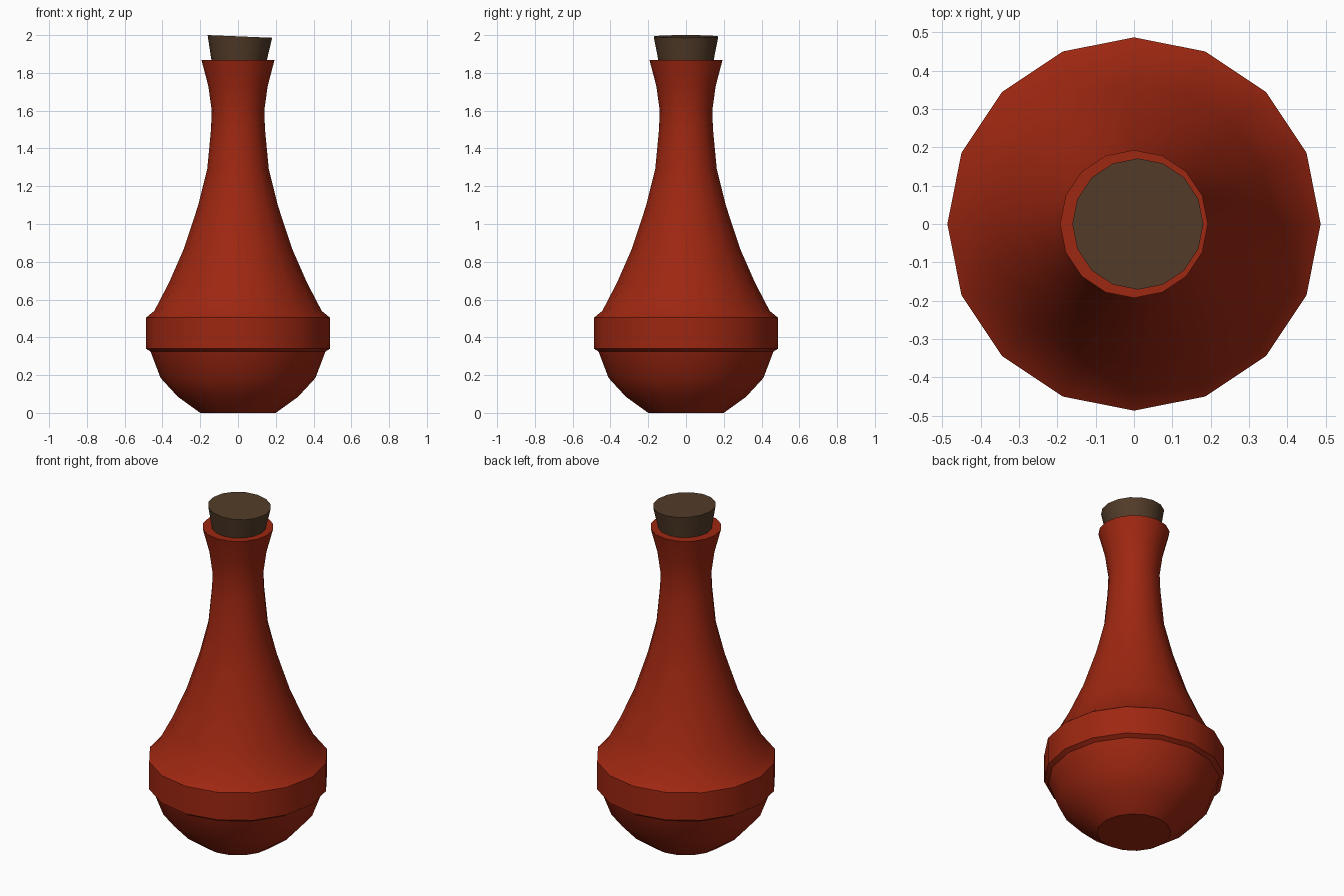
import bpy, math
from mathutils import Matrix

if "Cube" in bpy.data.objects:
    bpy.data.objects.remove(bpy.data.objects["Cube"])

SIDES = 16


def material(name, rgb):
    m = bpy.data.materials.new(name)
    m.diffuse_color = (*rgb, 1)
    m.use_nodes = True
    m.node_tree.nodes["Principled BSDF"].inputs["Base Color"].default_value = m.diffuse_color
    return m


def lathe(name, profile, mat):
    """Spin a (radius, z) profile around z and cap both ends."""
    verts = [(r * math.cos(2 * math.pi * i / SIDES), r * math.sin(2 * math.pi * i / SIDES), z)
             for r, z in profile for i in range(SIDES)]
    faces = [tuple(reversed(range(SIDES)))]
    for k in range(len(profile) - 1):
        a, b = k * SIDES, (k + 1) * SIDES
        for i in range(SIDES):
            j = (i + 1) % SIDES
            faces.append((a + i, a + j, b + j, b + i))
    faces.append(tuple(range((len(profile) - 1) * SIDES, len(profile) * SIDES)))
    mesh = bpy.data.meshes.new(name)
    mesh.from_pydata(verts, [], faces)
    mesh.materials.append(mat)
    obj = bpy.data.objects.new(name, mesh)
    bpy.context.collection.objects.link(obj)
    bpy.ops.object.select_all(action='DESELECT')
    obj.select_set(True)
    bpy.context.view_layer.objects.active = obj
    bpy.ops.object.shade_smooth_by_angle(angle=math.radians(32))
    return obj


red = material("red_glaze", (0.34, 0.02, 0.0056))
brown = material("cork_brown", (0.085, 0.045, 0.022))

# Bottle: round base, raised band, long neck with flared lip
lathe("bottle", [
    (0.20, 0.0), (0.318, 0.085), (0.41, 0.185), (0.463, 0.325),
    (0.487, 0.34), (0.487, 0.504), (0.443, 0.54),
    (0.365, 0.69), (0.286, 0.87), (0.212, 1.095), (0.163, 1.29),
    (0.143, 1.50), (0.139, 1.60), (0.157, 1.73), (0.193, 1.867),
], red)

# Cork: tapered and slightly tilted
cork = lathe("cork", [(0.138, -0.17), (0.171, 0.0)], brown)
cork.matrix_world = Matrix.Translation((0.01, 0, 1.993)) @ Matrix.Rotation(math.radians(2.4), 4, 'Y')
